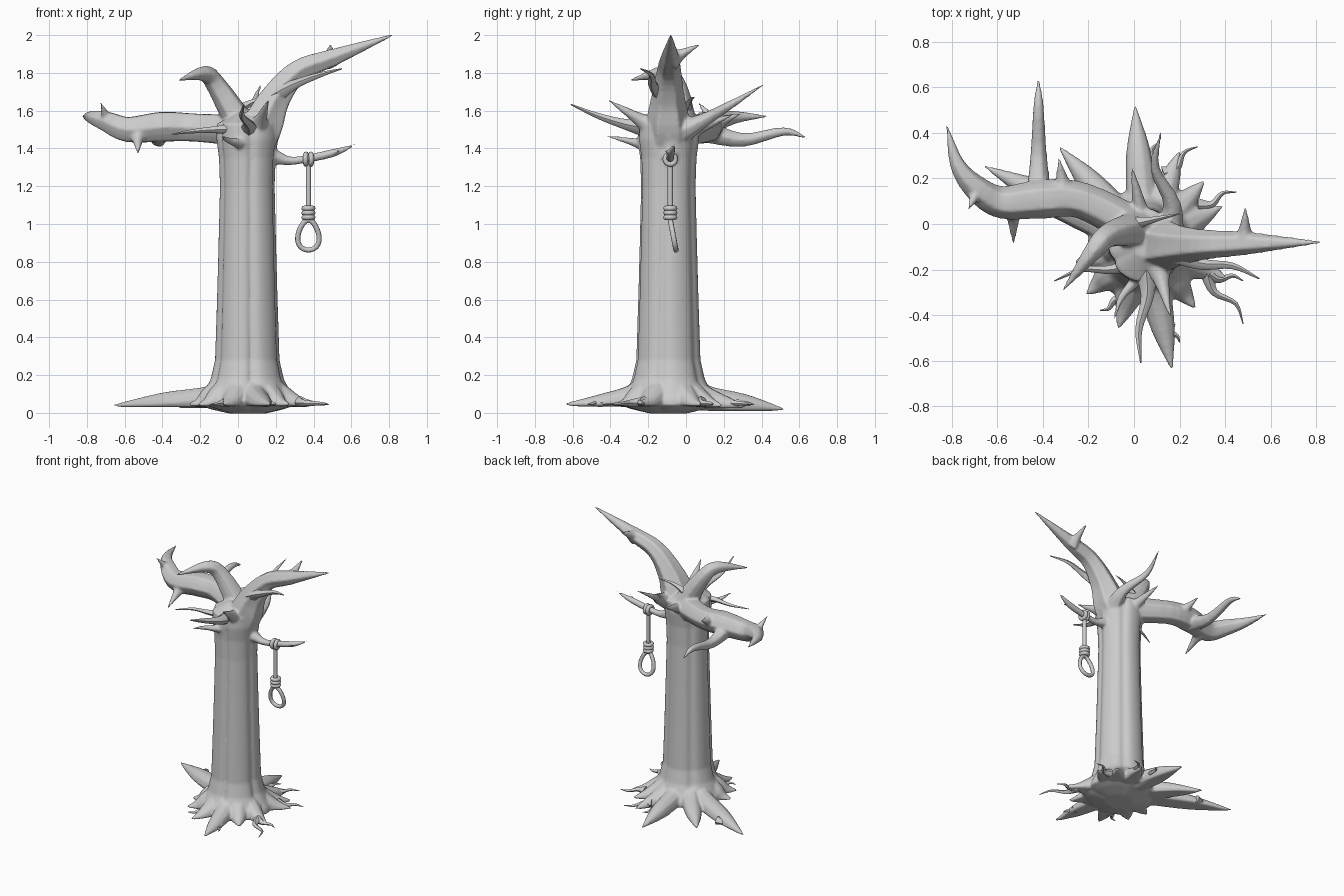
import bpy, bmesh, math
from mathutils import Vector

if "Cube" in bpy.data.objects:
    bpy.data.objects.remove(bpy.data.objects["Cube"])

AXIS = Vector((.05, -.095, 0))          # trunk axis


def finish(name, bm, angle=50):
    bmesh.ops.recalc_face_normals(bm, faces=bm.faces)
    me = bpy.data.meshes.new(name)
    bm.to_mesh(me)
    bm.free()
    ob = bpy.data.objects.new(name, me)
    bpy.context.collection.objects.link(ob)
    bpy.ops.object.select_all(action='DESELECT')
    ob.select_set(True)
    bpy.context.view_layer.objects.active = ob
    bpy.ops.object.shade_smooth_by_angle(angle=math.radians(angle))
    return ob


def loft(rings):
    bm = bmesh.new()
    rows = [[bm.verts.new(p) for p in ring] for ring in rings]
    n = len(rows[0])
    for a, b in zip(rows, rows[1:]):
        for i in range(n):
            bm.faces.new((a[i], a[(i + 1) % n], b[(i + 1) % n], b[i]))
    bm.faces.new(rows[0])
    bm.faces.new(rows[-1])
    return bm


def smooth_path(pts, steps):
    """Catmull-Rom through (x, y, z, radius) points."""
    P = [Vector(p) for p in pts]
    P = [2 * P[0] - P[1]] + P + [2 * P[-1] - P[-2]]
    out = []
    for a, b, c, d in zip(P, P[1:], P[2:], P[3:]):
        for k in range(steps):
            t = k / steps
            out.append(0.5 * (2 * b + (c - a) * t + (2 * a - 5 * b + 4 * c - d) * t * t
                              + (3 * b - a - 3 * c + d) * t ** 3))
    return out + [P[-2]]


def limb(name, pts, sides=10, floor=None, steps=4, ridge=0.05):
    """Tapering tube along a path; floor flattens its underside."""
    path = smooth_path(pts, steps)
    rings, side = [], None
    for i, p in enumerate(path):
        t = (path[min(i + 1, len(path) - 1)] - path[max(i - 1, 0)]).to_3d().normalized()
        if side is None:
            side = t.cross(Vector((0, 0, 1)))
            if side.length < 0.1:
                side = Vector((1, 0, 0))
        side = (side - t * side.dot(t)).normalized()
        up = side.cross(t)
        ring = []
        for k in range(sides):
            a = math.tau * k / sides
            r = max(p.w, 0.001) * (1 + ridge * (-1) ** k)
            v = p.to_3d() + side * math.cos(a) * r + up * math.sin(a) * r
            if floor is not None:
                v.z = max(v.z, floor)
            ring.append(v)
        rings.append(ring)
    return finish(name, loft(rings))


def twig(name, base, tip, r, sag=0, sway=0, floor=None):
    """Thorn or twig that narrows quickly, with a droop and a sideways kink."""
    base, tip = Vector(base), Vector(tip)
    d = tip - base
    across = Vector((-d.y, d.x, 0))
    pts = []
    for t, k in ((0, 1), (.33, .5), (.67, .27), (1, .06)):
        p = base + d * t + across * sway * math.sin(math.tau * t)
        p.z -= sag * math.sin(math.pi * t)
        pts.append((*p, r * k))
    return limb(name, pts, 8, floor)


# Fluted trunk with flared foot and a shallow bulge underneath: height, radius
profile = [(-.004, .09), (.02, .19), (.04, .245), (.075, .24), (.12, .215), (.18, .187), (.28, .165),
           (.6, .155), (.9, .147), (1.2, .14), (1.35, .145), (1.45, .158), (1.53, .155), (1.59, .05)]
rings = []
for z, r in profile:
    ring = []
    for k in range(56):
        a = math.tau * k / 56
        flute = r * (1.04 - .12 * (1 - abs(math.sin(2.5 * a + .5))) ** 3)
        ring.append(AXIS + Vector((flute * math.cos(a), flute * math.sin(a), z)))
    rings.append(ring)
wood = [finish("trunk", loft(rings), 40)]

# Main roots: only the tips are given, the swelling follows from the trunk axis
root_tips = [(.167, -.64, .047), (-.07, -.46, .045), (-.21, -.31, .045), (-.66, .255, .04),
             (-.33, .34, .035), (.005, .52, .02), (.2, .32, .035), (.39, .08, .045),
             (.41, -.24, .055), (.27, -.37, .05), (.31, .19, .04), (-.26, -.17, .045)]
for i, tip in enumerate(root_tips):
    d = Vector(tip) - AXIS
    d.z = 0
    n, reach = d.normalized(), d.length
    stations = ((.06, .16, .085), (.19, .08, .072),
                (.2 + (reach - .2) * .5, .045, .025 + .05 * reach))
    pts = [(AXIS.x + n.x * s, AXIS.y + n.y * s, z, r) for s, z, r in stations]
    wood.append(limb(f"root_{i + 1}", pts + [(*tip, .005)], 10, min(.035, tip[2] - .01), ridge=0))

# Crooked rootlets lying near the ground: start and tip on plan
rootlets = [(.13, .22, .28, .34), (.28, .08, .45, .14), (.32, -.21, .48, -.44), (.33, -.22, .48, -.25),
            (-.4, .19, -.52, .16), (-.05, -.33, -.15, -.38), (.15, -.45, .2, -.52), (.05, .25, .11, .36)]
for i, (x, y, u, v) in enumerate(rootlets):
    twig(f"rootlet_{i + 1}", (x, y, .055), (u, v, .045), .032, 0, -.1, .03)

# Great right bough rising to a spear tip
wood.append(limb("right_bough", [(.06, -.095, 1.36, .1), (.13, -.095, 1.52, .112), (.2, -.095, 1.67, .085),
                                 (.32, -.09, 1.81, .062), (.5, -.085, 1.88, .048), (.83, -.08, 2.005, .004)],
                 12, ridge=.08))
# Heavy left bough hooking backwards
wood.append(limb("left_bough", [(.07, -.05, 1.49, .09), (-.22, .1, 1.51, .078), (-.4, .11, 1.515, .083),
                                (-.58, .095, 1.5, .07), (-.69, .155, 1.54, .056), (-.775, .26, 1.565, .034),
                                (-.823, .435, 1.57, .004)], 12))
# Curled upper branch
wood.append(limb("curled_branch", [(.03, -.02, 1.5, .085), (-.11, -.05, 1.73, .055), (-.18, -.12, 1.795, .042),
                                   (-.315, -.295, 1.762, .004)]))
# Long spike growing back from the left bough
wood.append(limb("back_spike", [(-.42, .1, 1.49, .06), (-.42, .3, 1.445, .037), (-.42, .52, 1.49, .023),
                                (-.42, .645, 1.453, .004)]))
# Branch carrying the rope
wood.append(limb("rope_branch", [(.12, -.085, 1.38, .07), (.21, -.085, 1.35, .037), (.3, -.085, 1.335, .022),
                                 (.5, -.08, 1.375, .022), (.625, -.06, 1.422, .004)]))

# Thorns on the boughs: base, tip, thickness
thorns = [((-.53, .08, 1.48), (-.53, -.09, 1.37), .06), ((-.69, .14, 1.55), (-.73, .06, 1.65), .045),
          ((-.31, .15, 1.53), (-.33, .29, 1.585), .06), ((.485, -.08, 1.87), (.49, .08, 1.955), .06),
          ((.48, -.08, 1.37), (.575, -.135, 1.402), .018)]
for i, (base, tip, r) in enumerate(thorns):
    wood.append(twig(f"thorn_{i + 1}", base, tip, r))
# Twigs round the crown: base, tip, thickness, droop, kink
twigs = [((.14, -.08, 1.46), (.12, .41, 1.738), .08, .01, -.08), ((.05, -.17, 1.5), (.03, -.61, 1.633), .055, .02, .04),
         ((.1, -.16, 1.5), (.16, -.41, 1.655), .075, 0, 0), ((.03, -.15, 1.5), (-.35, -.25, 1.475), .04, -.01, .05),
         ((.05, -.13, 1.4), (-.09, -.43, 1.467), .06, 0, .05), ((.18, -.12, 1.67), (.55, -.24, 1.822), .05, -.02, -.05),
         ((0, 0, 1.6), (.2, .045, 1.67), .03, -.02, 0), ((.05, -.05, 1.46), (-.01, .25, 1.58), .08, 0, 0)]
for i, t in enumerate(twigs):
    ob = twig(f"twig_{i + 1}", *t)
    if t[2] > .055:
        wood.append(ob)

# Grow the heavy wood together into one skin and soften the joints
bpy.ops.object.select_all(action='DESELECT')
for ob in wood:
    ob.select_set(True)
bpy.context.view_layer.objects.active = wood[0]
bpy.ops.object.join()
tree = wood[0]
remesh = tree.modifiers.new("grow_together", 'REMESH')
remesh.mode, remesh.voxel_size = 'VOXEL', .0085
soften = tree.modifiers.new("soften", 'SMOOTH')
soften.factor, soften.iterations = .5, 5
for m in ("grow_together", "soften"):
    bpy.ops.object.modifier_apply(modifier=m)
bpy.ops.object.shade_smooth()


# Rope: hitch round the branch, hanging line, wrapped knot and teardrop loop
def torus(name, loc, R, r, rot=(0, 0, 0)):
    bpy.ops.mesh.primitive_torus_add(location=loc, rotation=rot, major_radius=R, minor_radius=r,
                                     major_segments=20, minor_segments=8)
    bpy.context.object.name = name
    bpy.ops.object.shade_smooth()


RX, RY, RR = .373, -.083, .0138
for i in range(3):
    torus(f"rope_wrap_{i + 1}", (RX, RY, 1.035 + .024 * i), .024, RR)
for i, dx in enumerate((-.013, .013)):
    torus(f"rope_hitch_{i + 1}", (RX + dx, RY, 1.343), .027, RR, (0, math.pi / 2, dx * 8))
limb("rope_line", [(RX, RY, z, RR) for z in (1.33, 1.2, 1.02)], 8, ridge=0)
loop = []
for k in range(13):
    a = math.tau * k / 12
    v = (1 - math.cos(a)) / 2
    loop.append((RX + .064 * math.sin(a) * (.62 + .48 * v), RY + .03 * v, 1.022 - .16 * v, RR))
limb("rope_loop", loop, 8, steps=3, ridge=0)
